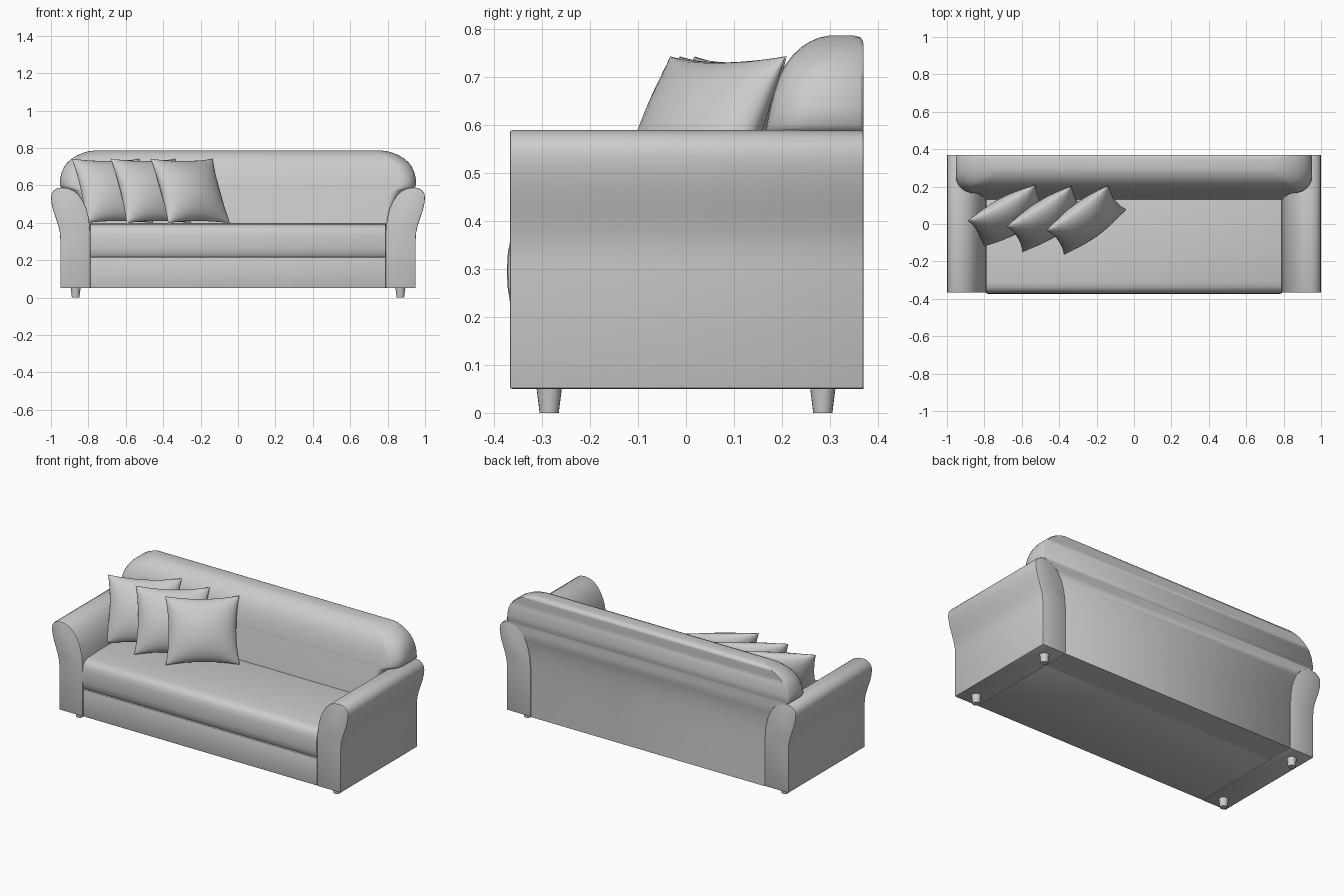
import bpy, bmesh, math
from mathutils import Matrix, Vector

if "Cube" in bpy.data.objects:
    bpy.data.objects.remove(bpy.data.objects["Cube"])

fabric = bpy.data.materials.new("light grey fabric")
fabric.diffuse_color = (0.6, 0.6, 0.6, 1)
fabric.use_nodes = True
fabric.node_tree.nodes["Principled BSDF"].inputs["Base Color"].default_value = fabric.diffuse_color


def finish(bm, name, bevel=0.0, mirror="", angle=40):
    """Bevel sharp edges, shade smooth, optionally mirror about the origin."""
    bmesh.ops.recalc_face_normals(bm, faces=bm.faces)
    if bevel:
        edges = [e for e in bm.edges if e.calc_face_angle(0) > math.radians(60)]
        bmesh.ops.bevel(bm, geom=edges, offset=bevel, segments=2, profile=0.5,
                        affect='EDGES')
    me = bpy.data.meshes.new(name)
    bm.to_mesh(me)
    bm.free()
    me.materials.append(fabric)
    ob = bpy.data.objects.new(name, me)
    bpy.context.collection.objects.link(ob)
    bpy.ops.object.select_all(action='DESELECT')
    ob.select_set(True)
    bpy.context.view_layer.objects.active = ob
    bpy.ops.object.shade_smooth_by_angle(angle=math.radians(angle))
    if mirror:
        m = ob.modifiers.new("mirror", 'MIRROR')
        m.use_axis = ["X" in mirror, "Y" in mirror, False]
    return ob


def loft(bm, rings):
    """Skin a list of equal-length rings and cap both ends."""
    vs = [[bm.verts.new(p) for p in r] for r in rings]
    n = len(vs[0])
    for a, b in zip(vs, vs[1:]):
        for i in range(n):
            j = (i + 1) % n
            bm.faces.new((a[i], a[j], b[j], b[i]))
    bm.faces.new(vs[0])
    bm.faces.new(vs[-1])


# rolled arms: front outline (x, z) run from front to back
arm = [(0.79, 0.05), (0.79, 0.34), (0.793, 0.39), (0.80, 0.435), (0.811, 0.477),
       (0.828, 0.515), (0.85, 0.547), (0.877, 0.572), (0.908, 0.585),
       (0.94, 0.589), (0.965, 0.585), (0.985, 0.573), (0.997, 0.555),
       (1.0, 0.533), (0.997, 0.505), (0.988, 0.465), (0.974, 0.425),
       (0.961, 0.385), (0.953, 0.35), (0.95, 0.31), (0.95, 0.05)]
bm = bmesh.new()
loft(bm, [[(x, y, z) for x, z in arm] for y in (-0.367, 0.37)])
finish(bm, "arms", bevel=0.005, mirror="X")

# plain base below the cushion
bm = bmesh.new()
base = [(-0.366, 0.05), (-0.366, 0.217), (0.2, 0.217), (0.2, 0.05)]
loft(bm, [[(x, y, z) for y, z in base] for x in (-0.79, 0.79)])
finish(bm, "seat_base", bevel=0.006)

# seat cushion: side outline (y, z) with a soft front edge
cushion = [(0.25, 0.218), (-0.357, 0.218), (-0.367, 0.232), (-0.372, 0.265),
           (-0.373, 0.30), (-0.371, 0.335), (-0.366, 0.36), (-0.355, 0.378),
           (-0.337, 0.388), (-0.31, 0.393), (-0.2, 0.398), (0.25, 0.396)]
bm = bmesh.new()
loft(bm, [[(x, y, z) for y, z in cushion] for x in (-0.792, 0.792)])
finish(bm, "seat_cushion", bevel=0.008)


# backrest: stacked sections (z, half width, front y, back y, corner radius)
def section(z, w, f, b, r):
    r = min(r, (b - f) * 0.8)
    half = []
    for k in range(9):
        a = math.radians(90 * k / 8)
        half.append((w - r + r * math.sin(a), f + r - r * math.cos(a), z))
    half += [(w, b - 0.008, z), (w - 0.008, b, z)]
    return half + [(-x, y, zz) for x, y, zz in reversed(half)]


rows = [(0.05, 0.792, 0.2, 0.37, 0.01), (0.25, 0.792, 0.15, 0.37, 0.01),
        (0.34, 0.794, 0.125, 0.37, 0.01), (0.40, 0.798, 0.131, 0.37, 0.01),
        (0.46, 0.81, 0.142, 0.37, 0.015), (0.51, 0.832, 0.15, 0.37, 0.025),
        (0.55, 0.862, 0.158, 0.37, 0.05), (0.575, 0.90, 0.162, 0.37, 0.07),
        (0.585, 0.94, 0.165, 0.37, 0.085), (0.60, 0.953, 0.168, 0.37, 0.09),
        (0.635, 0.951, 0.175, 0.37, 0.09), (0.67, 0.943, 0.184, 0.37, 0.09),
        (0.70, 0.929, 0.194, 0.37, 0.09), (0.725, 0.91, 0.207, 0.37, 0.09),
        (0.745, 0.886, 0.222, 0.37, 0.09), (0.762, 0.858, 0.24, 0.37, 0.085),
        (0.774, 0.828, 0.259, 0.369, 0.08), (0.782, 0.80, 0.278, 0.364, 0.07),
        (0.786, 0.77, 0.298, 0.35, 0.05)]
bm = bmesh.new()
loft(bm, [section(*r) for r in rows])
finish(bm, "backrest", angle=50)

# tapered feet
bm = bmesh.new()
bmesh.ops.create_cone(bm, cap_ends=True, segments=20, radius1=0.02, radius2=0.027,
                      depth=0.056, matrix=Matrix.Translation((0.868, 0.285, 0.028)))
finish(bm, "feet", mirror="XY")


# throw pillows: two pinched domes joined at the seam
def pillow(name, centre, yaw, lean=25, h=0.205, t=0.085, n=18):
    bm = bmesh.new()
    place = (Matrix.Translation(centre) @ Matrix.Rotation(math.radians(yaw), 4, 'Z')
             @ Matrix.Rotation(math.radians(-lean), 4, 'X'))
    for side in (-1, 1):
        grid = []
        for i in range(n + 1):
            row = []
            for j in range(n + 1):
                u = -math.cos(math.pi * i / n)
                v = -math.cos(math.pi * j / n)
                x = u * h * (1 - 0.09 * (1 - v * v))
                z = v * h * 0.93 * (1 - 0.09 * (1 - u * u))
                y = side * t * max(0, (1 - u * u) * (1 - v * v)) ** 0.55
                row.append(bm.verts.new(place @ Vector((x, y, z))))
            grid.append(row)
        for i in range(n):
            for j in range(n):
                bm.faces.new((grid[i][j], grid[i + 1][j],
                              grid[i + 1][j + 1], grid[i][j + 1]))
    bmesh.ops.remove_doubles(bm, verts=bm.verts, dist=0.0003)
    finish(bm, name, angle=80)


pillow("pillow_left", (-0.67, 0.043, 0.57), 28)
pillow("pillow_middle", (-0.465, 0.027, 0.57), 32)
pillow("pillow_right", (-0.255, 0.022, 0.57), 36)
